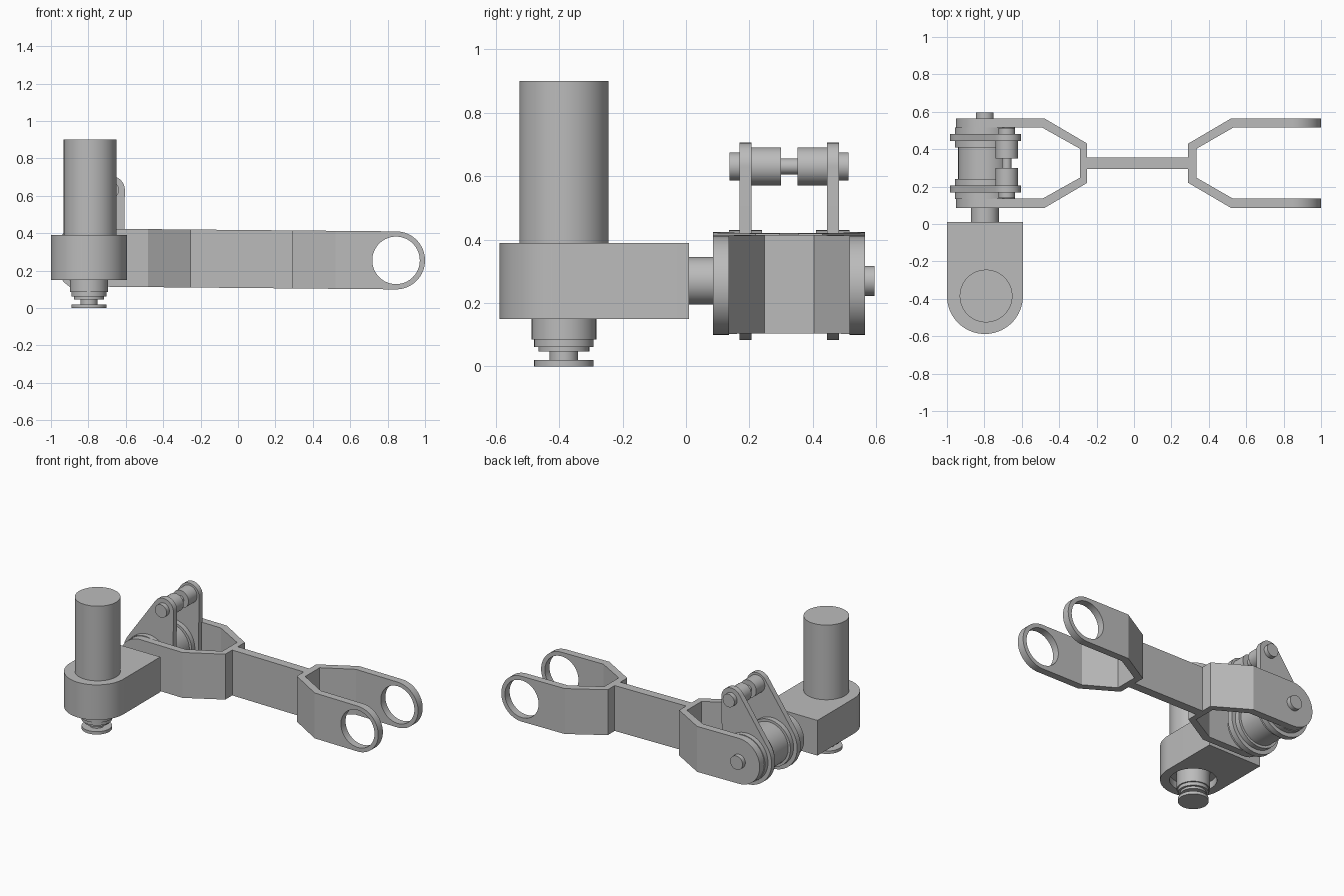
import bpy, bmesh, math
from mathutils import Vector
from mathutils.geometry import convex_hull_2d

if "Cube" in bpy.data.objects:
    bpy.data.objects.remove(bpy.data.objects["Cube"], do_unlink=True)

GREY = (0.5, 0.5, 0.5, 1)
metal = bpy.data.materials.new("grey_metal")
metal.use_nodes = True
metal.diffuse_color = GREY
metal.node_tree.nodes["Principled BSDF"].inputs["Base Color"].default_value = GREY


def circle(u, v, r, n=64):
    return [(u + r * math.cos(i * math.tau / n), v + r * math.sin(i * math.tau / n))
            for i in range(n)]


def hull(*circles):
    """Outline wrapped tightly around several circles."""
    pts = [p for c in circles for p in circle(*c)]
    return [pts[i] for i in convex_hull_2d([Vector(p) for p in pts])]


def prism(name, outline, axis, a, b):
    """Extrude an outline along z (outline in xy) or y (outline in xz)."""
    place = (lambda u, v, w: (u, v, w)) if axis == "z" else (lambda u, v, w: (u, w, v))
    bm = bmesh.new()
    low = bm.faces.new([bm.verts.new(place(u, v, a)) for u, v in outline])
    ext = bmesh.ops.extrude_face_region(bm, geom=[low])
    top = [g for g in ext["geom"] if isinstance(g, bmesh.types.BMVert)]
    bmesh.ops.translate(bm, verts=top, vec=place(0, 0, b - a))
    bmesh.ops.recalc_face_normals(bm, faces=bm.faces)
    mesh = bpy.data.meshes.new(name)
    bm.to_mesh(mesh)
    bm.free()
    mesh.materials.append(metal)
    obj = bpy.data.objects.new(name, mesh)
    bpy.context.collection.objects.link(obj)
    smooth(obj)
    return obj


def smooth(obj):
    bpy.ops.object.select_all(action="DESELECT")
    obj.select_set(True)
    bpy.context.view_layer.objects.active = obj
    bpy.ops.object.shade_smooth_by_angle(angle=math.radians(25))


def cut(obj, tool, operation):
    mod = obj.modifiers.new(operation.lower(), "BOOLEAN")
    mod.operation, mod.object, mod.solver = operation, tool, "EXACT"
    bpy.ops.object.select_all(action="DESELECT")
    obj.select_set(True)
    bpy.context.view_layer.objects.active = obj
    bpy.ops.object.modifier_apply(modifier=mod.name)
    bpy.data.objects.remove(tool, do_unlink=True)
    smooth(obj)


# Double-forked arm: plan outline trimmed by its rounded side profile
MID = 0.325
AX, AZ = -0.797, 0.27
half = [(0.335, 0.078), (0.53, 0.19), (1.1, 0.19), (1.1, 0.24), (0.52, 0.24),
        (0.29, 0.105), (0.29, 0.03), (-0.25, 0.03), (-0.25, 0.105), (-0.48, 0.24),
        (-1.1, 0.24), (-1.1, 0.19), (-0.49, 0.19), (-0.29, 0.078)]
plan = [(x, MID + d) for x, d in half] + [(x, MID - d) for x, d in reversed(half)]
arm = prism("forked_arm", plan, "z", 0, 0.6)
side = hull((AX, AZ, 0.155), (0.845, 0.255, 0.155))
cut(arm, prism("arm_side_profile", side, "y", 0, 0.7), "INTERSECT")
cut(arm, prism("arm_eye", circle(0.845, 0.255, 0.127), "y", 0, 0.7), "DIFFERENCE")

# Gearbox housing with rounded front and a recess underneath
MX, MY = -0.797, -0.385
R = 0.203
arc = [(MX + R * math.cos(t), MY + R * math.sin(t))
       for t in (math.pi + i * math.pi / 40 for i in range(41))]
housing = prism("gearbox_housing", arc + [(MX + R, 0.01), (MX - R, 0.01)], "z", 0.15, 0.39)
cut(housing, prism("housing_recess", circle(MX, MY, 0.145), "z", 0.1, 0.2), "DIFFERENCE")

# Upright motor and the stepped output below it
prism("motor_body", circle(MX + 0.006, MY, 0.141), "z", 0.385, 0.9)
for name, r, a, b in [("output_collar", 0.102, 0.085, 0.21), ("output_step", 0.094, 0.062, 0.085),
                      ("output_lip", 0.08, 0.047, 0.062), ("output_neck", 0.045, 0.02, 0.047),
                      ("output_disc", 0.094, 0, 0.02)]:
    prism(name, circle(MX, MY, r), "z", a, b)

# Drive shaft from the housing and its end pin
prism("drive_shaft", circle(AX, AZ, 0.075), "y", 0, 0.15)
prism("shaft_end", circle(AX, AZ, 0.047), "y", 0.5, 0.595)

# Drum between the fork plates
prism("drum_core", circle(AX, AZ, 0.143), "y", 0.14, 0.51)

# Mirrored pairs: flanges, link plates, upper rollers and pin heads
PX, PZ = -0.68, 0.631
pairs = [("outer_flange", circle(AX, AZ, 0.16), -0.19, -0.155),
         ("inner_flange", circle(AX, AZ, 0.16), -0.12, -0.085),
         ("link_plate", hull((AX, AZ, 0.187), (PX, PZ, 0.075)), -0.157, -0.119),
         ("roller", circle(PX, PZ, 0.06), -0.12, -0.026),
         ("pin_head", circle(PX, PZ, 0.044), -0.187, -0.155)]
for name, outline, a, b in pairs:
    prism("front_" + name, outline, "y", MID + a, MID + b)
    prism("back_" + name, outline, "y", MID - b, MID - a)
prism("upper_pin", circle(PX, PZ, 0.025), "y", MID - 0.1, MID + 0.1)
